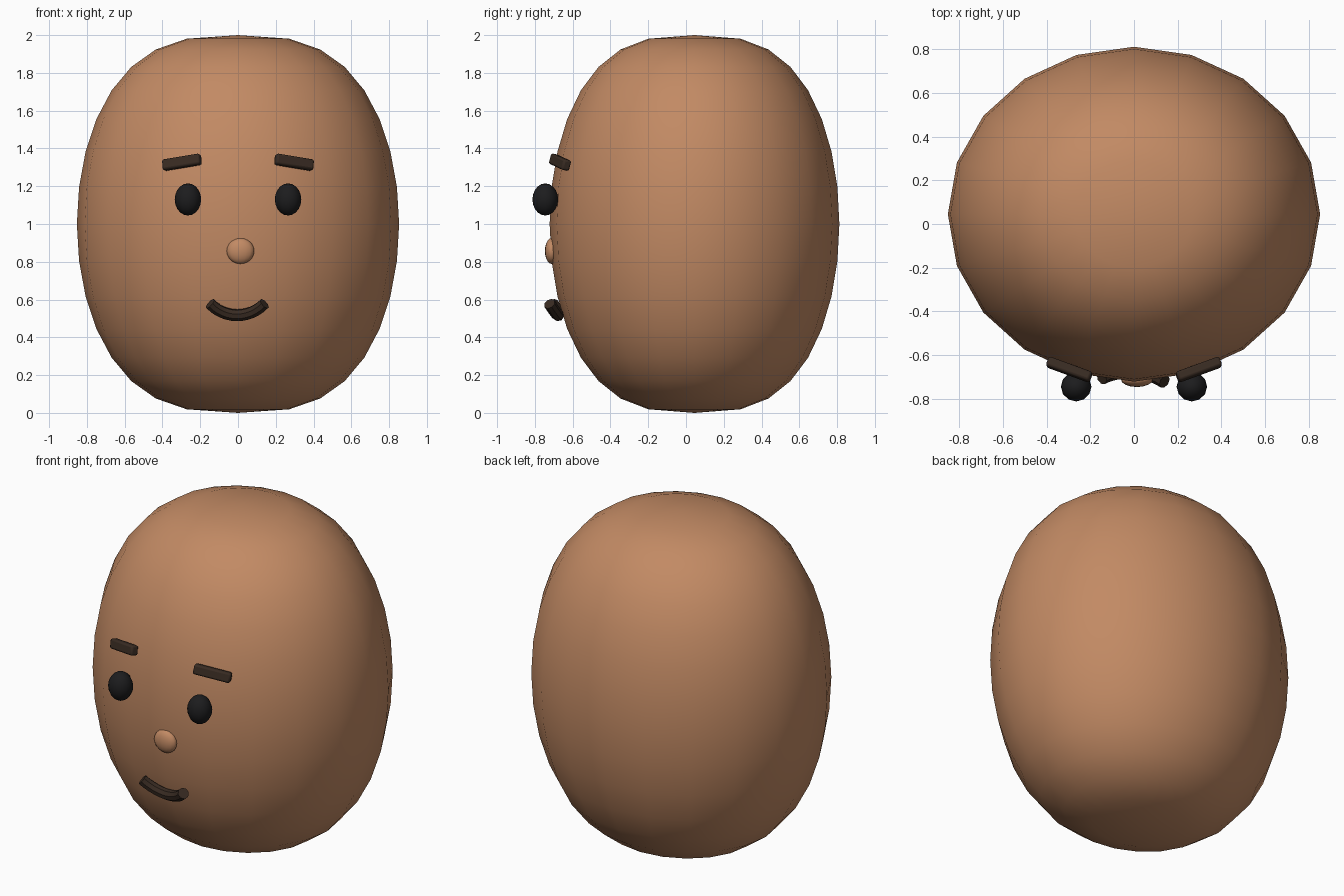
import bpy, math
from math import sin, cos, pi, radians

if "Cube" in bpy.data.objects:
    bpy.data.objects.remove(bpy.data.objects["Cube"])


def material(name, rgb):
    m = bpy.data.materials.new(name)
    m.diffuse_color = (*rgb, 1)
    m.use_nodes = True
    m.node_tree.nodes["Principled BSDF"].inputs["Base Color"].default_value = m.diffuse_color
    return m


skin = material("skin tan", (0.54, 0.254, 0.127))
black = material("eye black", (0.012, 0.012, 0.013))
brown = material("dark brown", (0.040, 0.024, 0.016))


def finish(name, mat, angle=60):
    ob = bpy.context.object
    ob.name = name
    ob.data.materials.append(mat)
    bpy.ops.object.shade_smooth_by_angle(angle=radians(angle))
    return ob


def ball(name, mat, loc, radii, segs, rings):
    bpy.ops.mesh.primitive_uv_sphere_add(segments=segs, ring_count=rings, location=loc)
    ob = finish(name, mat)
    for v in ob.data.vertices:
        v.co = [c * r for c, r in zip(v.co, radii)]
    return ob


# Head: sphere whose rings are widened towards the poles
head = ball("head", skin, (0, 0.045, 1), (1, 1, 1), 20, 16)
for v in head.data.vertices:
    r = math.hypot(v.co.x, v.co.y)
    if r > 1e-4:
        k = r ** 0.7 / r
        v.co.x *= 0.853 * k
        v.co.y *= 0.767 * k

# Nose
ball("nose", skin, (0.013, -0.712, 0.857), (0.073, 0.035, 0.068), 16, 10)

# Eyes and eyebrows
for side, s in (("left", -1), ("right", 1)):
    ball(side + "_eye", black, (s * 0.265, -0.745, 1.13), (0.07, 0.068, 0.085), 12, 10)
    bpy.ops.mesh.primitive_cube_add(size=1, location=(s * 0.297, -0.667, 1.327),
                                    rotation=(radians(-12), s * radians(9), s * radians(20)))
    brow = finish(side + "_eyebrow", brown, 30)
    for v in brow.data.vertices:
        v.co = (v.co.x * 0.213, v.co.y * 0.046, v.co.z * 0.058)
    bev = brow.modifiers.new("rounded edges", 'BEVEL')
    bev.width = 0.011
    bev.segments = 2

# Mouth: tilted arc tube with flat ends
curve = bpy.data.curves.new("mouth", 'CURVE')
curve.dimensions = '3D'
curve.bevel_depth = 0.032
curve.bevel_resolution = 2
curve.use_fill_caps = True
spline = curve.splines.new('POLY')
N = 12
spline.points.add(N)
for i, p in enumerate(spline.points):
    a = radians(-46 + 92 * i / N)
    drop = 1 - cos(a)
    p.co = (-0.004 + 0.2 * sin(a), -0.677 - 0.6 * drop * 0.2 - 0.06 * sin(a) * 0.2,
            0.517 + 0.2 * drop, 1)
mouth = bpy.data.objects.new("mouth", curve)
bpy.context.collection.objects.link(mouth)
bpy.ops.object.select_all(action='DESELECT')
mouth.select_set(True)
bpy.context.view_layer.objects.active = mouth
bpy.ops.object.convert(target='MESH')
finish("mouth", brown, 40)
